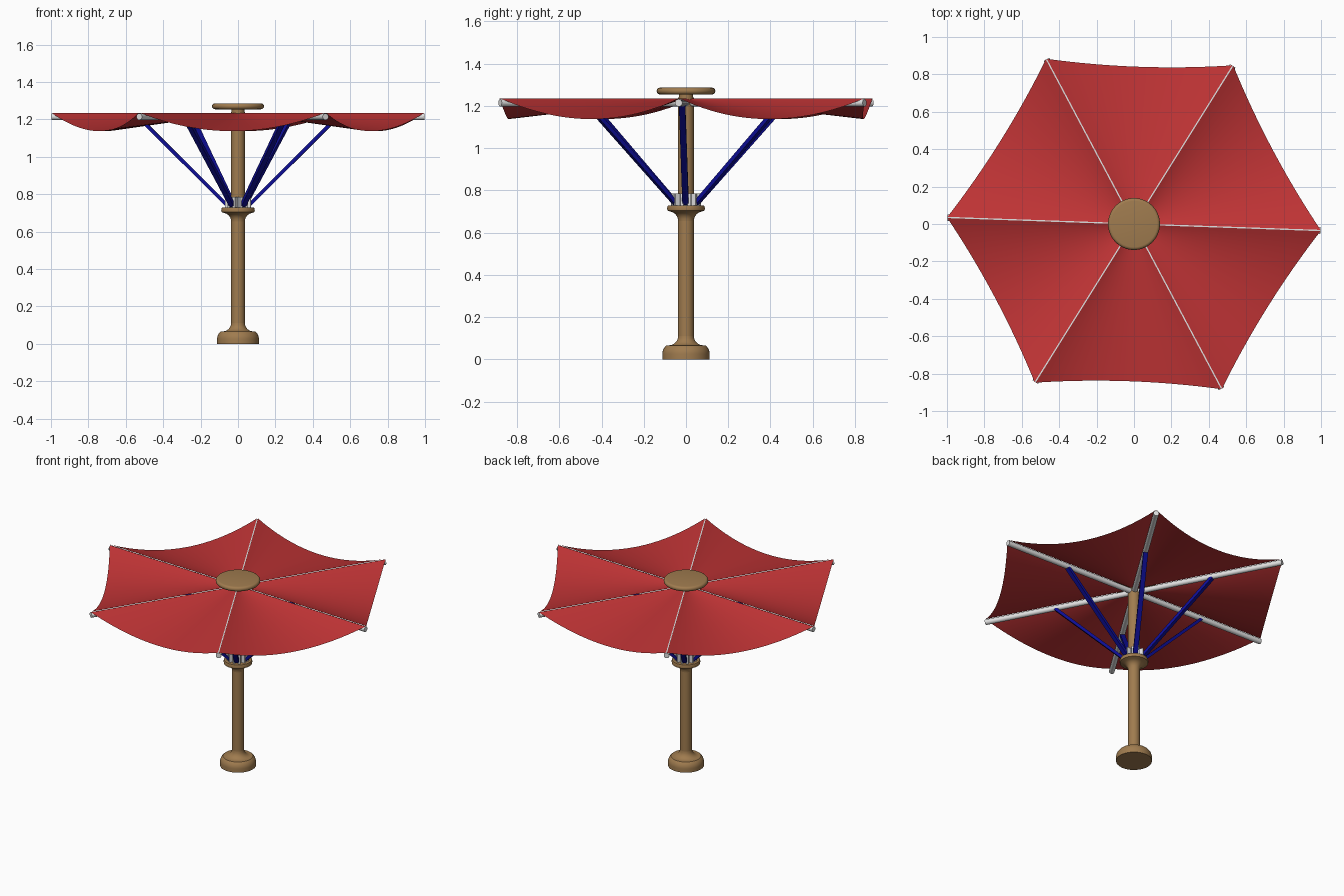
import bpy, bmesh, math
from mathutils import Vector, Matrix

cube = bpy.data.objects.get("Cube")
if cube:
    bpy.data.objects.remove(cube, do_unlink=True)

ANGLES = [math.radians(60 * k - 2) for k in range(6)]
RIB_Z, SAG, EDGE_CURVE = 1.235, 0.098, 0.025


def material(name, rgb):
    m = bpy.data.materials.new(name)
    m.use_nodes = True
    color = (*rgb, 1)
    m.diffuse_color = color
    m.node_tree.nodes["Principled BSDF"].inputs["Base Color"].default_value = color
    return m


RED = material("red fabric", (0.53, 0.034, 0.036))
BROWN = material("brown wood", (0.35, 0.2, 0.078))
WHITE = material("white metal", (0.75, 0.75, 0.75))
BLUE = material("blue metal", (0.004, 0.004, 0.3))


def finish(bm, name, mat, smooth=True):
    mesh = bpy.data.meshes.new(name)
    bm.to_mesh(mesh)
    bm.free()
    obj = bpy.data.objects.new(name, mesh)
    bpy.context.collection.objects.link(obj)
    mesh.materials.append(mat)
    if smooth:
        bpy.ops.object.select_all(action='DESELECT')
        obj.select_set(True)
        bpy.context.view_layer.objects.active = obj
        bpy.ops.object.shade_smooth_by_angle(angle=math.radians(35))
    return obj


def lathe(name, profile, mat, sides=40):
    """Turn a bottom-to-top list of (radius, height) around z, with flat ends."""
    bm = bmesh.new()
    rings = []
    for r, z in profile:
        rings.append([bm.verts.new((r * math.cos(a), r * math.sin(a), z))
                      for a in (math.tau * s / sides for s in range(sides))])
    for low, high in zip(rings, rings[1:]):
        for s in range(sides):
            t = (s + 1) % sides
            bm.faces.new((low[s], low[t], high[t], high[s]))
    bm.faces.new(rings[0][::-1])
    bm.faces.new(rings[-1])
    return finish(bm, name, mat)


def arc(cr, cz, rad, start, end, steps=6):
    """Points of a circular arc in the (radius, height) plane."""
    out = []
    for i in range(steps + 1):
        a = math.radians(start + (end - start) * i / steps)
        out.append((cr + rad * math.cos(a), cz + rad * math.sin(a)))
    return out


def frame(start, end, angle):
    """Matrix whose z runs from start to end, both (radius, height), in a vertical plane."""
    a = Vector((start[0], 0, start[1]))
    b = Vector((end[0], 0, end[1]))
    tilt = (b - a).to_track_quat('Z', 'Y').to_matrix().to_4x4()
    return Matrix.Rotation(angle, 4, 'Z') @ Matrix.Translation((a + b) / 2) @ tilt, (b - a).length


# Turned mast parts
lathe("base", [(0.112, 0)] + arc(0.06, 0.025, 0.052, 0, 50) + [(0.082, 0.066)]
      + arc(0.082, 0.111, 0.045, 270, 180), BROWN)
lathe("pole", [(0.037, 0.1), (0.037, 1.24)], BROWN)
lathe("collar", arc(0.082, 0.655, 0.045, 180, 100) + [(0.088, 0.704), (0.09, 0.715),
      (0.086, 0.728)], BROWN)
lathe("cap_neck", [(0.034, 1.235), (0.034, 1.26)], BROWN)
lathe("cap", arc(0.123, 1.27, 0.016, -90, 90, 8), BROWN)
lathe("hub", [(0.052, 0.728), (0.052, 0.785)], WHITE)

for k, angle in enumerate(ANGLES):
    # Hub cheeks holding each strut
    bm = bmesh.new()
    for side in (-1, 1):
        m = (Matrix.Rotation(angle, 4, 'Z') @ Matrix.Translation((0.053, side * 0.017, 0.757))
             @ Matrix.Diagonal((0.032, 0.014, 0.057, 1)))
        bmesh.ops.create_cube(bm, size=1, matrix=m)
    finish(bm, f"hub_cheeks_{k + 1}", WHITE, smooth=False)

    # Diagonal strut
    bm = bmesh.new()
    m, length = frame((0.055, 0.737), (0.525, 1.205), angle)
    bmesh.ops.create_cube(bm, size=1, matrix=m @ Matrix.Diagonal((0.03, 0.019, length, 1)))
    finish(bm, f"strut_{k + 1}", BLUE, smooth=False)

    # Canopy rib
    bm = bmesh.new()
    m, length = frame((0.02, 1.214), (0.997, 1.214), angle)
    bmesh.ops.create_cone(bm, cap_ends=True, segments=20, radius1=0.0175, radius2=0.0175,
                          depth=length, matrix=m)
    finish(bm, f"rib_{k + 1}", WHITE)

# Sagging canopy, one panel between each pair of ribs
bm = bmesh.new()
ROWS, COLS, GAP = 10, 24, 0.004
for angle in ANGLES:
    a = Vector((math.cos(angle), math.sin(angle), 0))
    b = Matrix.Rotation(math.radians(60), 3, 'Z') @ a
    out, along = (a + b).normalized(), (b - a).normalized()
    grid = []
    for i in range(ROWS + 1):
        r = 0.04 + 0.96 * i / ROWS
        row = []
        for j in range(COLS + 1):
            t = j / COLS
            bow = 4 * t * (1 - t)
            p = a.lerp(b, t) * r - out * EDGE_CURVE * bow * r
            p += along * GAP * (1 - 2 * t)
            p.z = RIB_Z - SAG * bow * r
            row.append(bm.verts.new(p))
        grid.append(row)
    for i in range(ROWS):
        for j in range(COLS):
            bm.faces.new((grid[i][j], grid[i + 1][j], grid[i + 1][j + 1], grid[i][j + 1]))
finish(bm, "canopy", RED)
